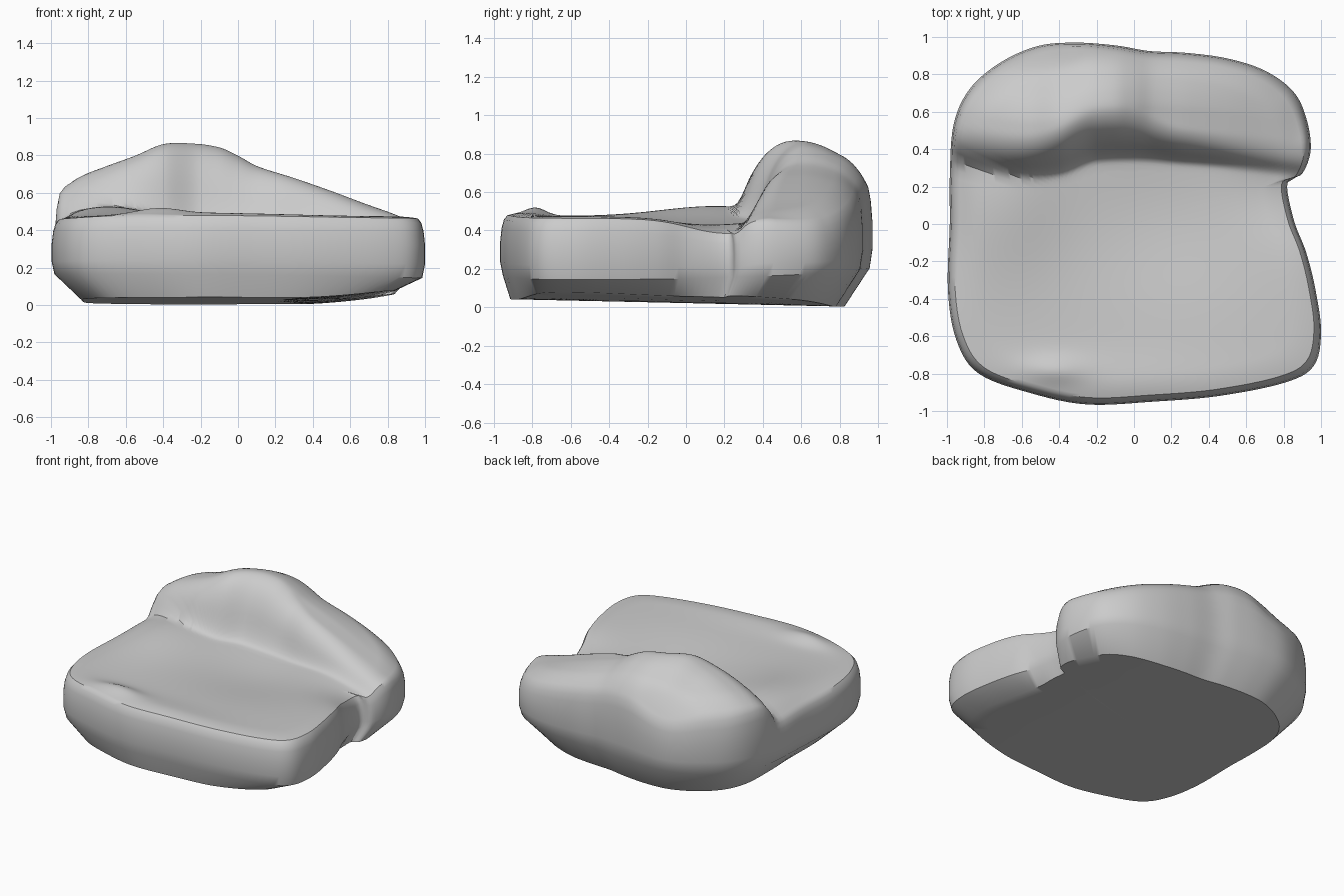
import bpy, bmesh, math
from mathutils import Vector

if "Cube" in bpy.data.objects:
    bpy.data.objects.remove(bpy.data.objects["Cube"])

SEG_STEPS = 6


def interp(points, t):
    """Smooth (Catmull-Rom style) interpolation through (position, value) pairs."""
    if t <= points[0][0]:
        return points[0][1]
    if t >= points[-1][0]:
        return points[-1][1]

    def slope(i):
        a, b = points[max(i - 1, 0)], points[min(i + 1, len(points) - 1)]
        return (b[1] - a[1]) / (b[0] - a[0])
    for i in range(len(points) - 1):
        (a, va), (b, vb) = points[i], points[i + 1]
        if t <= b:
            w = b - a
            u = (t - a) / w
            return (va * (2 * u ** 3 - 3 * u * u + 1) + vb * (3 * u * u - 2 * u ** 3)
                    + slope(i) * w * (u ** 3 - 2 * u * u + u) + slope(i + 1) * w * (u ** 3 - u * u))


def bump(x, y, cx, cy, rx, ry):
    return math.exp(-((x - cx) / rx) ** 2 - ((y - cy) / ry) ** 2)


# Plan outline, anticlockwise from the notch on the right
OUTLINE = [(0.82, 0.22), (0.90, 0.27), (0.945, 0.40), (0.92, 0.57), (0.85, 0.71), (0.70, 0.82),
           (0.50, 0.885), (0.28, 0.915), (0.08, 0.925), (-0.10, 0.955), (-0.32, 0.97),
           (-0.52, 0.95), (-0.72, 0.86), (-0.88, 0.72), (-0.965, 0.53), (-0.985, 0.25),
           (-0.985, 0.0), (-0.995, -0.35), (-0.95, -0.62), (-0.83, -0.80), (-0.55, -0.905),
           (-0.25, -0.965), (0.10, -0.95), (0.45, -0.92), (0.80, -0.85), (0.96, -0.76),
           (1.0, -0.58), (0.97, -0.35), (0.92, -0.15), (0.855, 0.02)]


def smooth_loop(pts, steps):
    out = []
    n = len(pts)
    for i in range(n):
        p0, p1, p2, p3 = (Vector(pts[(i + k) % n]) for k in (-1, 0, 1, 2))
        for s in range(steps):
            t = s / steps
            out.append(0.5 * (2 * p1 + (p2 - p0) * t + (2 * p0 - 5 * p1 + 4 * p2 - p3) * t * t
                              + (3 * p1 - p0 - 3 * p2 + p3) * t ** 3))
    return out


# Height of the back ridge along x, the line of its foot, its steepness, and its section along y
CREST = [(-1.0, 0.62), (-0.87, 0.68), (-0.7, 0.745), (-0.55, 0.80), (-0.4, 0.862), (-0.25, 0.866),
         (-0.1, 0.845), (0.0, 0.80), (0.1, 0.745), (0.3, 0.68), (0.5, 0.61), (0.7, 0.535),
         (0.85, 0.485), (0.96, 0.46)]
FOOT = [(-1.0, 0.31), (-0.6, 0.235), (-0.4, 0.25), (-0.2, 0.32), (0.3, 0.31), (0.9, 0.24)]
WIDTH = [(-1.0, 0.8), (-0.6, 0.85), (-0.3, 1.0), (0.0, 1.0), (0.25, 0.7), (0.8, 0.7)]
SECTION = [(-0.03, 0.0), (0.02, 0.03), (0.06, 0.2), (0.11, 0.55), (0.16, 0.78), (0.22, 0.93),
           (0.29, 0.995), (0.38, 0.95), (0.47, 0.84), (0.57, 0.69), (0.64, 0.52), (0.72, 0.30)]


def seat_height(x, y):
    z = 0.475 - 0.055 * bump(x, y, 0.15, 0.05, 0.5, 0.45)
    z -= 0.08 * bump(x, y, 0.9, 0.22, 0.3, 0.25)
    z += 0.055 * bump(x, y, -0.68, 0.15, 0.28, 0.4)
    z -= 0.04 * bump(x, y, -1.0, 0.2, 0.12, 0.5)
    z += 0.03 * bump(x, y, -0.42, -0.78, 0.16, 0.07)
    z += 0.02 * bump(x, y, -0.2, -0.85, 0.7, 0.15)
    return z


def top_height(x, y):
    base = seat_height(x, y)
    t = y - interp(FOOT, x)
    w = interp(WIDTH, x)
    t = t / w if t < 0.29 * w else max(0.29, t)
    return base + interp(SECTION, t) * (interp(CREST, x) - base)


outline = smooth_loop(OUTLINE, SEG_STEPS)
bm = bmesh.new()


def add_ring(fn):
    return [bm.verts.new(fn(p.x, p.y)) for p in outline]


def base_height(x, y):
    """Underside lifts a little towards the right and the front."""
    return 0.022 - 0.022 * y + 0.045 * max((x - 0.35) / 0.5, 0) ** 1.5


def base_ring(s):
    def fn(x, y):
        # the underside runs straight past the notch
        fill = 0.08 * bump(0, y, 0, 0.18, 1, 0.25) * min(max((x - 0.6) / 0.2, 0), 1)
        bx = (x * 0.84 + fill) * s
        by = y * (0.85 if y > 0 else 0.945) * s
        return (bx, by, base_height(bx, by))
    return fn


def rim_height(x, y):
    """Height of the wall top; the back shoulder rolls over lower than the seat edge."""
    roll = min(max((y - 0.45) / 0.3, 0), 1)
    return top_height(x * 0.955, y * 0.955) - 0.035 - 0.05 * roll


def wall_ring(frac, scale):
    def fn(x, y):
        low = 0.165 + 0.04 * max(y, 0) - 0.02 * max(x, 0)
        return (x * scale, y * scale, low + (rim_height(x, y) - low) * frac)
    return fn


def top_ring(s):
    def fn(x, y):
        roll = min(max((y - 0.45) / 0.3, 0), 1)
        edge = max((s - 0.84) / 0.125, 0) ** 2
        return (x * s, y * s, top_height(x * s, y * s) - edge * (0.012 + 0.035 * roll))
    return fn


# Underside, chamfer and side walls, then the modelled top
rings = [add_ring(base_ring(s)) for s in (0.3, 0.55, 0.75, 0.9, 1.0)]
for frac, scale in ((0, 0.985), (0.25, 1.0), (0.6, 1.0), (0.85, 0.992), (1.0, 0.98)):
    rings.append(add_ring(wall_ring(frac, scale)))
RINGS = 60
for k in range(RINGS):
    rings.append(add_ring(top_ring(0.962 * (1 - k / RINGS))))

n = len(outline)
for a, b in zip(rings, rings[1:]):
    for i in range(n):
        j = (i + 1) % n
        bm.faces.new((a[i], a[j], b[j], b[i]))
for ring, z in ((rings[0], base_height(0, 0)), (rings[-1], top_height(0, 0))):
    tip = bm.verts.new((0, 0, z))
    for i in range(n):
        bm.faces.new((ring[i], ring[(i + 1) % n], tip))

bmesh.ops.recalc_face_normals(bm, faces=bm.faces)
mesh = bpy.data.meshes.new("stone_seat")
bm.to_mesh(mesh)
bm.free()
seat = bpy.data.objects.new("stone_seat", mesh)
bpy.context.collection.objects.link(seat)
bpy.context.view_layer.objects.active = seat
seat.select_set(True)
bpy.ops.object.shade_smooth_by_angle(angle=math.radians(35))
